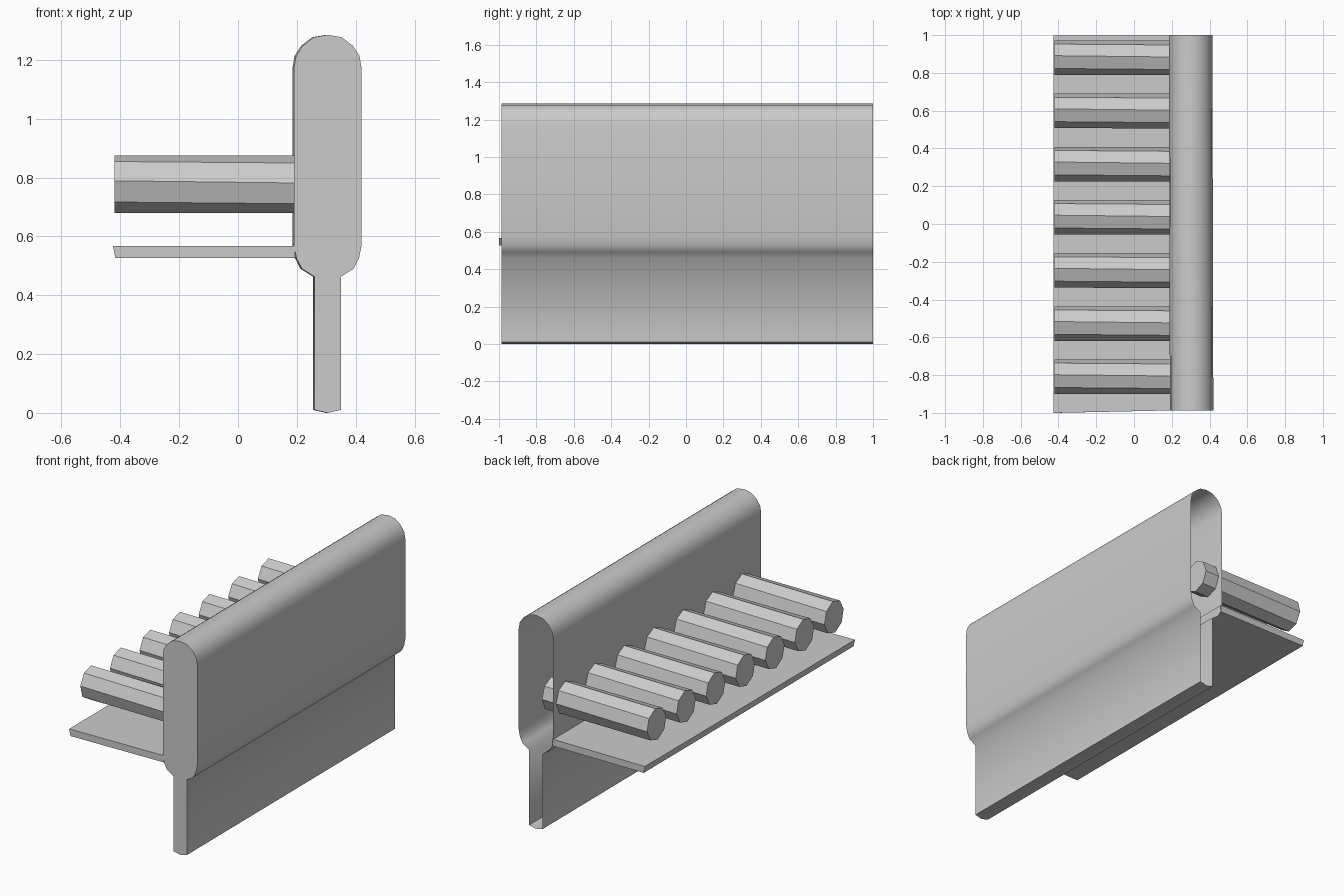
import bpy, bmesh, math

if "Cube" in bpy.data.objects:
    bpy.data.objects.remove(bpy.data.objects["Cube"])


def make_object(name, bm):
    bmesh.ops.recalc_face_normals(bm, faces=bm.faces)
    mesh = bpy.data.meshes.new(name)
    bm.to_mesh(mesh)
    bm.free()
    ob = bpy.data.objects.new(name, mesh)
    bpy.context.collection.objects.link(ob)
    return ob


def loft(name, start, end, cap_start=True, cap_end=True):
    """Skin two matching loops, with optional end caps."""
    bm = bmesh.new()
    a = [bm.verts.new(p) for p in start]
    b = [bm.verts.new(p) for p in end]
    n = len(a)
    for i in range(n):
        j = (i + 1) % n
        bm.faces.new((a[i], a[j], b[j], b[i]))
    if cap_start:
        bm.faces.new(a)
    if cap_end:
        bm.faces.new(b)
    return make_object(name, bm)


# Upright panel: hollow shell, closed at the front and open at the back
half = [(0.045, 0.01), (0.045, 0.463), (0.088, 0.49), (0.106, 0.525),
        (0.115, 0.57), (0.115, 1.17), (0.108, 1.213), (0.085, 1.248),
        (0.047, 1.277)]
profile = [(0, 0.0)] + half + [(0, 1.285)] + [(-x, z) for x, z in reversed(half)]
panel = loft("upright_panel",
             [(0.305 + x, -0.987, z) for x, z in profile],
             [(0.300 + x, 1.0, z) for x, z in profile], cap_end=False)
# Outward orientation: the front cap must face -y
cap = max(panel.data.polygons, key=lambda p: len(p.vertices))
if cap.normal.y > 0:
    panel.data.flip_normals()
bpy.context.view_layer.objects.active = panel
panel.select_set(True)
bpy.ops.object.shade_smooth_by_angle(angle=math.radians(65))
panel.select_set(False)

# Thin shelf with a slightly slanted outer edge
section = [(-0.425, 0.568), (0.193, 0.568), (0.193, 0.527), (-0.417, 0.527)]
loft("shelf",
     [(x, -1.0 if x < 0 else -0.987, z) for x, z in section],
     [(x, 0.998, z) for x, z in section])


# Row of eight-sided pegs passing through the panel wall
def peg_ring(x, y, turn):
    angles = [math.radians(turn + 45 * i) for i in range(8)]
    return [(x, y + 0.092 * math.cos(t), 0.777 + 0.098 * math.sin(t)) for t in angles]


for i in range(7):
    y = 0.88 - 0.2815 * i
    loft("peg_%d" % (i + 1), peg_ring(-0.42, y, 173), peg_ring(0.28, y, 178))
